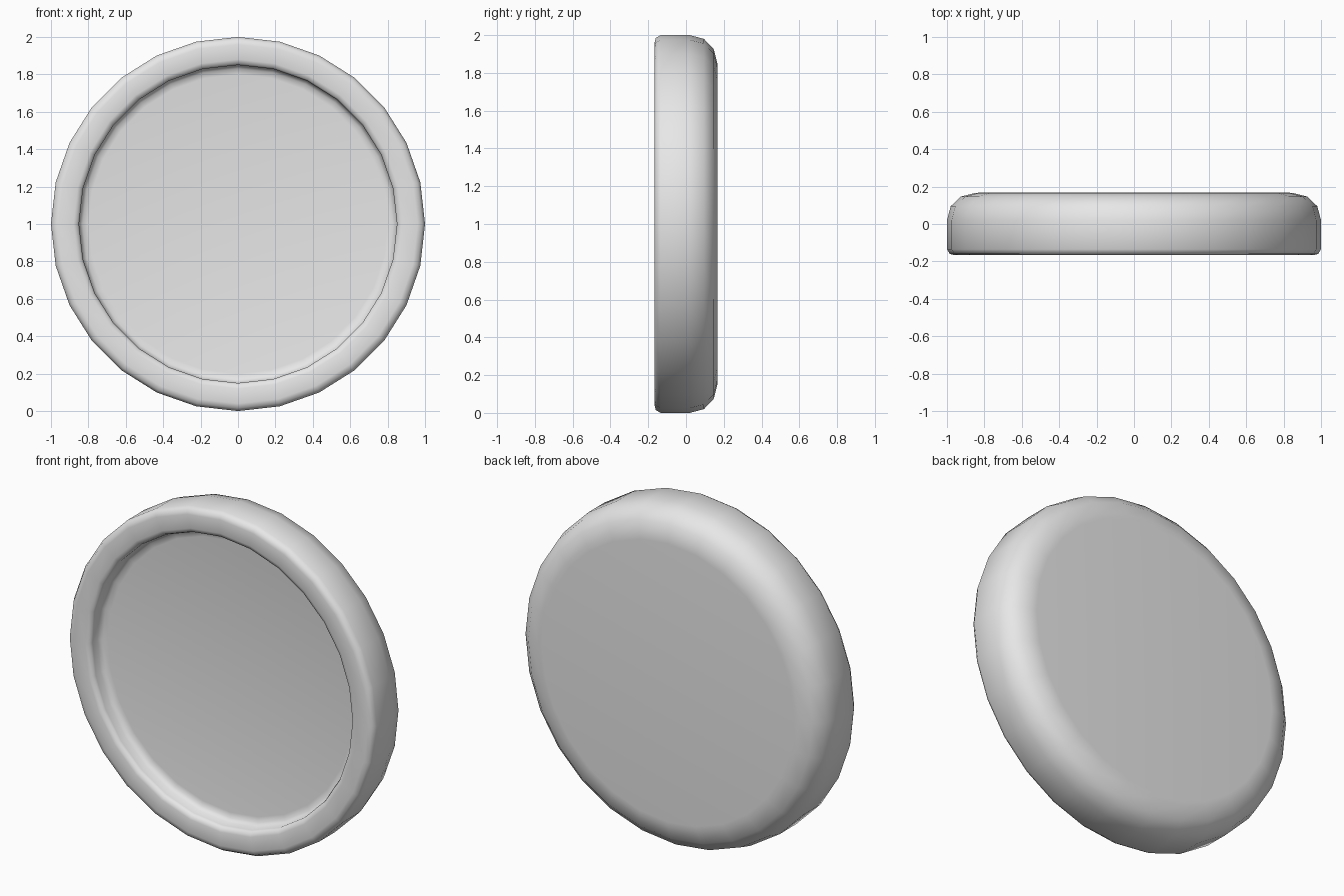
import bpy, bmesh, math
from mathutils import Vector

cube = bpy.data.objects.get("Cube")
if cube:
    bpy.data.objects.remove(cube, do_unlink=True)

SIDES = 28

# Single plain grey material
grey = bpy.data.materials.new("light_grey")
grey.use_nodes = True
colour = (0.8, 0.8, 0.8, 1.0)
grey.diffuse_color = colour
grey.node_tree.nodes["Principled BSDF"].inputs["Base Color"].default_value = colour


def lathe(name, profile, material):
    """Spin a (radius, y) profile about the y axis, centred at z = 1."""
    bm = bmesh.new()
    verts = [bm.verts.new((r, y, 1.0)) for r, y in profile]
    edges = [bm.edges.new(pair) for pair in zip(verts, verts[1:])]
    bmesh.ops.spin(bm, geom=verts + edges, cent=(0, 0, 1), axis=(0, 1, 0),
                   angle=math.tau, steps=SIDES, use_duplicate=False)
    bmesh.ops.remove_doubles(bm, verts=bm.verts, dist=0.0005)
    bmesh.ops.recalc_face_normals(bm, faces=bm.faces)
    mesh = bpy.data.meshes.new(name)
    bm.to_mesh(mesh)
    bm.free()
    mesh.materials.append(material)
    obj = bpy.data.objects.new(name, mesh)
    bpy.context.collection.objects.link(obj)
    bpy.ops.object.select_all(action='DESELECT')
    obj.select_set(True)
    bpy.context.view_layer.objects.active = obj
    bpy.ops.object.shade_smooth_by_angle(angle=math.radians(60))
    return obj


profile = [
    # recessed floor and its fillet
    (0, -0.07), (0.80, -0.07), (0.83, -0.075), (0.85, -0.095),
    # raised front lip
    (0.85, -0.14), (0.858, -0.158), (0.88, -0.166),
    (0.96, -0.166), (0.985, -0.16), (1.0, -0.135),
    # outer wall and broad rounded back edge
    (1.0, 0.02), (0.98, 0.095), (0.925, 0.147), (0.85, 0.166),
    # flat back
    (0.82, 0.168), (0, 0.168),
]
lathe("rimmed_disc", profile, grey)
